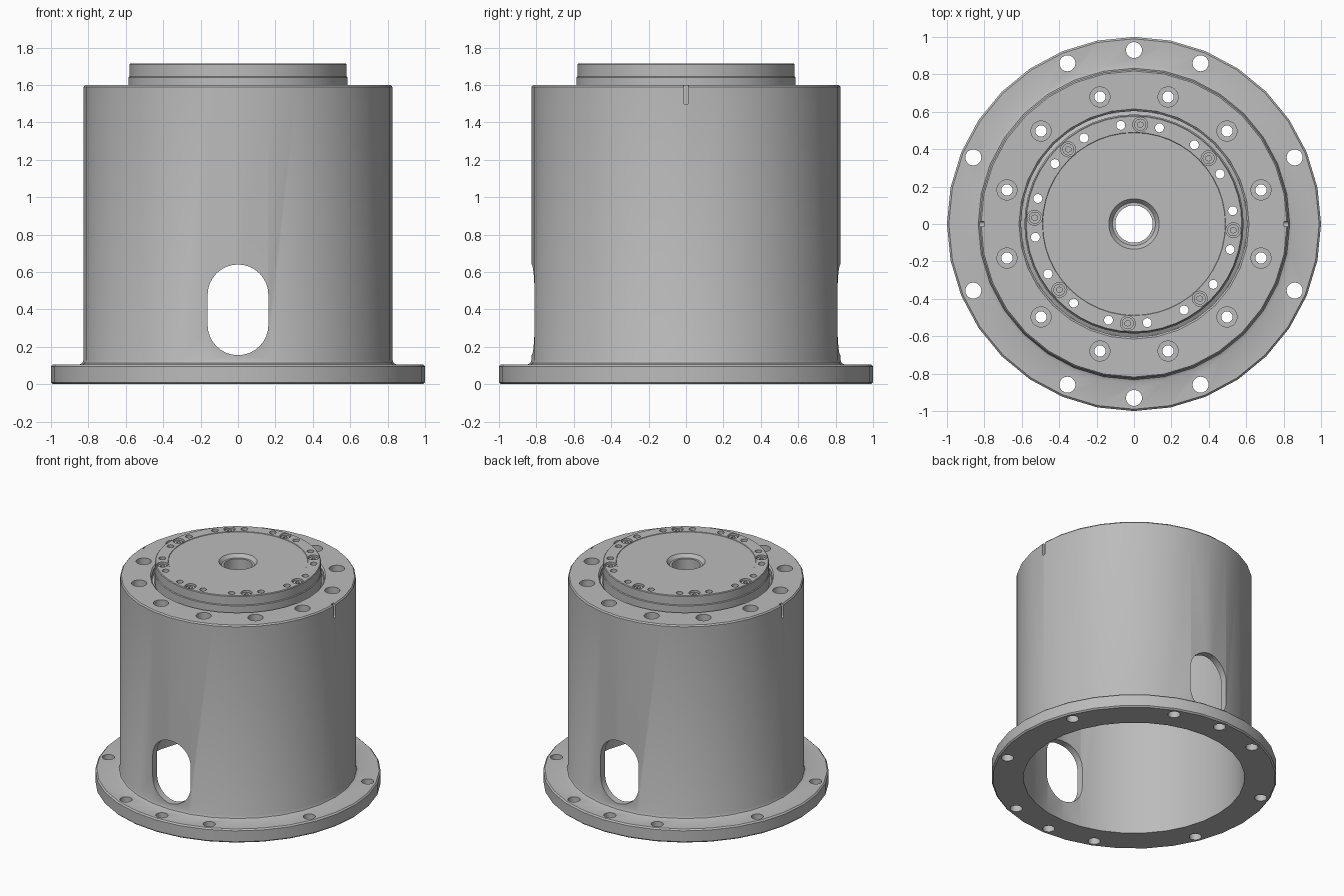
import bpy, bmesh, math
from mathutils import Matrix, Vector

if "Cube" in bpy.data.objects:
    bpy.data.objects.remove(bpy.data.objects["Cube"], do_unlink=True)

# Single machined-metal colour
GREY = (0.5, 0.5, 0.5, 1)
metal = bpy.data.materials.new("machined grey")
metal.use_nodes = True
metal.diffuse_color = GREY
metal.node_tree.nodes["Principled BSDF"].inputs["Base Color"].default_value = GREY


def to_object(name, bm):
    bmesh.ops.recalc_face_normals(bm, faces=bm.faces)
    mesh = bpy.data.meshes.new(name)
    bm.to_mesh(mesh)
    bm.free()
    mesh.materials.append(metal)
    obj = bpy.data.objects.new(name, mesh)
    bpy.context.collection.objects.link(obj)
    return obj


def lathe(name, profile, sides):
    """Revolve a closed (radius, height) outline around z."""
    bm = bmesh.new()
    rings = []
    for i in range(sides):
        a = math.tau * i / sides
        rings.append([bm.verts.new((r * math.cos(a), r * math.sin(a), z)) for r, z in profile])
    n = len(profile)
    for i in range(sides):
        a, b = rings[i], rings[(i + 1) % sides]
        for j in range(n):
            k = (j + 1) % n
            bm.faces.new((a[j], b[j], b[k], a[k]))
    return to_object(name, bm)


def pins(name, circle, angles, radius, low, high, sides=20):
    """Upright cylinders placed on a circle at the given angles."""
    bm = bmesh.new()
    for deg in angles:
        a = math.radians(deg)
        spot = Vector((circle * math.cos(a), circle * math.sin(a), (low + high) / 2))
        bmesh.ops.create_cone(bm, cap_ends=True, segments=sides, radius1=radius, radius2=radius,
                              depth=high - low, matrix=Matrix.Translation(spot))
    return to_object(name, bm)


def prism(name, outline, depth):
    """Extrude an (x, z) outline along y, centred on y = 0."""
    bm = bmesh.new()
    face = bm.faces.new([bm.verts.new((x, -depth / 2, z)) for x, z in outline])
    out = bmesh.ops.extrude_face_region(bm, geom=[face])
    bmesh.ops.translate(bm, vec=(0, depth, 0),
                        verts=[v for v in out["geom"] if isinstance(v, bmesh.types.BMVert)])
    return to_object(name, bm)


def capsule(width, low, high, steps=16):
    """Outline of a slot with round ends."""
    r = width / 2
    pts = []
    for centre, start in ((high - r, 0), (low + r, math.pi)):
        for i in range(steps + 1):
            a = start + math.pi * i / steps
            pts.append((r * math.cos(a), centre + r * math.sin(a)))
    return pts


def cut(obj, cutters):
    """Subtract the cutters, bake the result and drop the helpers."""
    for c in cutters:
        c.hide_render = True
        mod = obj.modifiers.new("cut", "BOOLEAN")
        mod.operation = "DIFFERENCE"
        mod.solver = "EXACT"
        mod.object = c
    bpy.context.view_layer.update()
    baked = bpy.data.meshes.new_from_object(obj.evaluated_get(bpy.context.evaluated_depsgraph_get()))
    obj.modifiers.clear()
    obj.data = baked
    for c in cutters:
        bpy.data.objects.remove(c, do_unlink=True)


def smooth(obj):
    bpy.ops.object.select_all(action="DESELECT")
    obj.select_set(True)
    bpy.context.view_layer.objects.active = obj
    bpy.ops.object.shade_smooth_by_angle(angle=math.radians(25))


# Housing: foot flange, tube wall and top ring in one turned body
housing = lathe("housing", [
    (0.775, 0), (0.99, 0), (1, 0.01), (1, 0.095), (0.99, 0.105),
    (0.85, 0.105), (0.833, 0.112), (0.826, 0.13),
    (0.826, 1.59), (0.818, 1.6), (0.615, 1.6), (0.605, 1.59),
    (0.605, 1.45), (0.775, 1.45)], 32)

# Foot bolt holes skip the sides and the diagonals
foot_angles = [90 * q + s for q in range(4) for s in (22.5, 67.5)] + [90, 270]
ring_angles = [15 + 30 * i for i in range(12)]
window = prism("window_cutter", capsule(0.325, 0.155, 0.64), 3)
foot_holes = pins("foot_hole_cutter", 0.93, foot_angles, 0.043, -0.1, 0.2)
ring_holes = pins("ring_hole_cutter", 0.703, ring_angles, 0.03, 1.3, 1.7)
ring_recesses = pins("ring_recess_cutter", 0.703, ring_angles, 0.054, 1.52, 1.7)

# Shallow alignment notches at the top of both sides
notches = []
for side in (-1, 1):
    notch = prism("notch_cutter", capsule(0.026, 1.495, 1.7, 8), 0.04)
    notch.data.transform(Matrix.Translation((side * 0.822, 0, 0)) @ Matrix.Rotation(math.pi / 2, 4, "Z"))
    notches.append(notch)
cut(housing, [window, foot_holes, ring_recesses, ring_holes] + notches)

# Rotating output hub with a central bore
hub = lathe("output_hub", [
    (0.1, 1.4), (0.64, 1.4), (0.64, 1.45), (0.604, 1.45), (0.604, 1.55),
    (0.586, 1.56), (0.586, 1.64), (0.581, 1.645), (0.581, 1.71), (0.576, 1.715),
    (0.49, 1.715), (0.488, 1.711), (0.135, 1.711), (0.115, 1.685), (0.1, 1.685)], 48)

# Eight groups on the hub: a screw between two through holes
screw_angles = [41.4 + 45 * i for i in range(8)]
hole_angles = [a + s for a in screw_angles for s in (-11.25, 11.25)]
hub_holes = pins("hub_hole_cutter", 0.532, hole_angles, 0.024, 1.3, 1.8)
screw_recesses = pins("screw_recess_cutter", 0.532, screw_angles, 0.04, 1.66, 1.8)
cut(hub, [hub_holes, screw_recesses])

# Socket-head screws
screws = pins("hub_screws", 0.532, screw_angles, 0.032, 1.655, 1.703)
sockets = pins("socket_cutter", 0.532, screw_angles, 0.016, 1.68, 1.75, 6)
cut(screws, [sockets])

for part in (housing, hub, screws):
    smooth(part)
